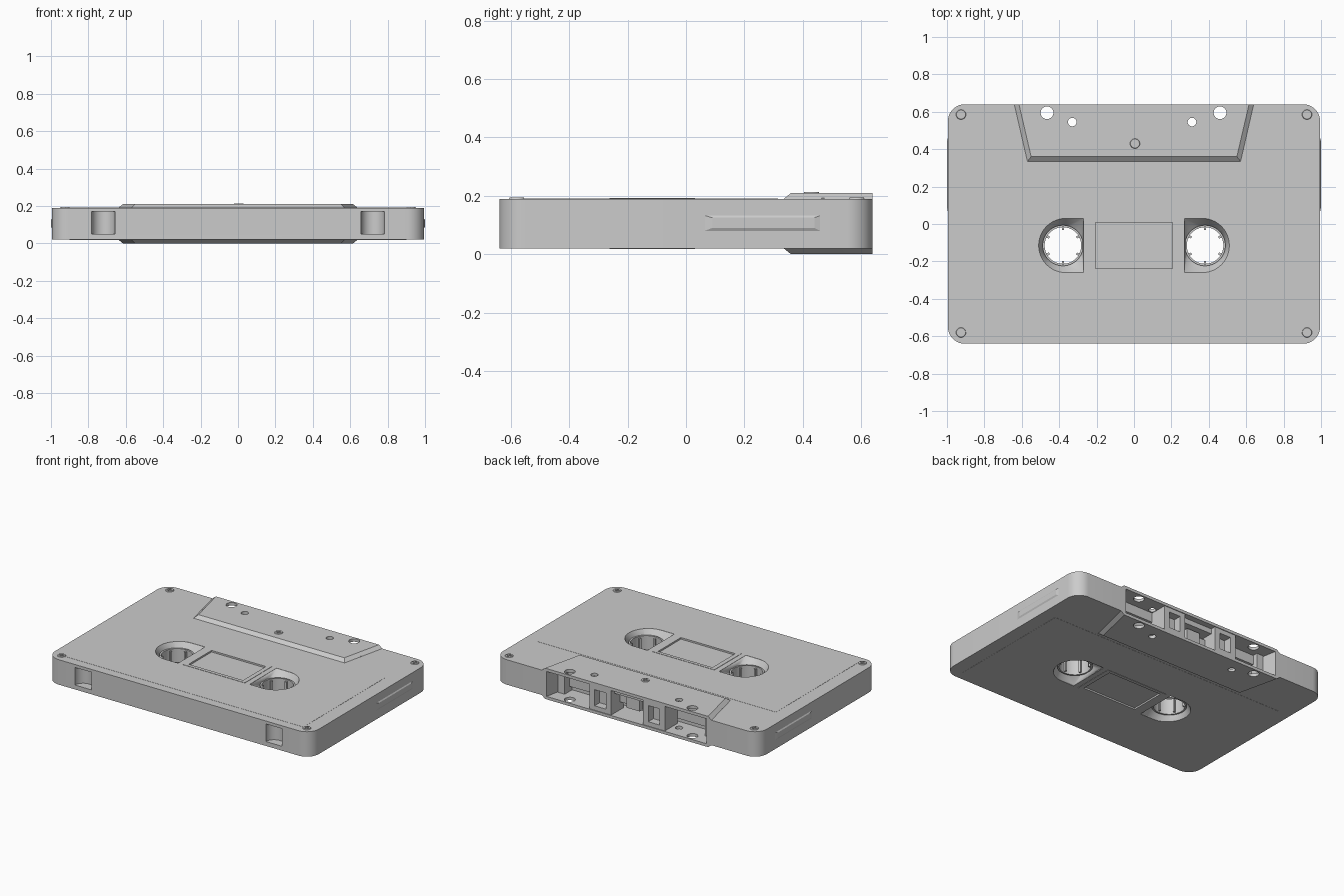
import bpy, bmesh, math
from mathutils import Matrix, Vector

if "Cube" in bpy.data.objects:
    bpy.data.objects.remove(bpy.data.objects["Cube"])

grey = bpy.data.materials.new("grey plastic")
grey.use_nodes = True
COLOUR = (0.6, 0.6, 0.6, 1)
grey.diffuse_color = COLOUR
grey.node_tree.nodes["Principled BSDF"].inputs["Base Color"].default_value = COLOUR

MID = 0.105            # mid height, the shell mirrors about it
TOP, POD_TOP = 0.19, 0.21
HUB_X, HUB_Y = 0.38, -0.115


def finish(name, bm):
    bmesh.ops.recalc_face_normals(bm, faces=bm.faces)
    mesh = bpy.data.meshes.new(name)
    bm.to_mesh(mesh)
    bm.free()
    mesh.materials.append(grey)
    ob = bpy.data.objects.new(name, mesh)
    bpy.context.collection.objects.link(ob)
    return ob


def box(name, x0, x1, y0, y1, z0, z1, radius=0):
    bm = bmesh.new()
    bmesh.ops.create_cube(bm, size=1)
    for v in bm.verts:
        v.co = ((x0 + x1) / 2 + v.co.x * (x1 - x0),
                (y0 + y1) / 2 + v.co.y * (y1 - y0),
                (z0 + z1) / 2 + v.co.z * (z1 - z0))
    if radius:
        edges = [e for e in bm.edges
                 if abs(e.verts[0].co.z - e.verts[1].co.z) > 0.5 * (z1 - z0)
                 and (e.verts[0].co - e.verts[1].co).xy.length < 1e-5]
        bmesh.ops.bevel(bm, geom=edges, offset=radius, segments=10, profile=0.5, affect='EDGES')
    return finish(name, bm)


def hull(name, points):
    bm = bmesh.new()
    for p in points:
        bm.verts.new(p)
    bmesh.ops.convex_hull(bm, input=bm.verts)
    bmesh.ops.dissolve_limit(bm, angle_limit=0.002, verts=bm.verts, edges=bm.edges)
    return finish(name, bm)


def cylinder(name, x, y, z0, z1, r0, r1=None, sides=40):
    bm = bmesh.new()
    bmesh.ops.create_cone(bm, cap_ends=True, segments=sides, radius1=r0,
                          radius2=r0 if r1 is None else r1, depth=z1 - z0,
                          matrix=Matrix.Translation((x, y, (z0 + z1) / 2)))
    return finish(name, bm)


def boolean(target, others, operation='DIFFERENCE'):
    for other in others:
        mod = target.modifiers.new("cut", 'BOOLEAN')
        mod.operation, mod.solver, mod.object = operation, 'EXACT', other
    graph = bpy.context.evaluated_depsgraph_get()
    mesh = bpy.data.meshes.new_from_object(target.evaluated_get(graph))
    target.modifiers.clear()
    target.data = mesh
    for other in others:
        bpy.data.objects.remove(other)
    return target


def flip(z, side):
    return z if side > 0 else 2 * MID - z


def flat_box(name, side, x, y0, y1, za, zb):
    z0, z1 = sorted((flip(za, side), flip(zb, side)))
    return box(name, -x, x, y0, y1, z0, z1)


def trapezoid(front, back, y0, y1, z):
    return [(-front, y0, z), (front, y0, z), (back, y1, z), (-back, y1, z)]


def well(s, side):
    # Funnel from a D-shaped mouth down to the round hub opening
    points = []
    for i in range(48):
        a = i * math.tau / 48
        c, d = math.cos(a), math.sin(a)
        points.append((s * HUB_X + 0.1 * c, HUB_Y + 0.1 * d, flip(0.13, side)))
        if c <= 0:
            for z in (TOP, 0.25):
                points.append((s * (0.365 - 0.145 * c), HUB_Y + 0.145 * d, flip(z, side)))
    for y in (-0.145, 0.145):
        for z in (TOP, 0.25):
            points.append((s * 0.27, HUB_Y + y, flip(z, side)))
    return hull("well_cutter", points)


def hub_cutters():
    return [well(s, side) for s in (-1, 1) for side in (-1, 1)] + \
           [cylinder("hub_cutter", s * HUB_X, HUB_Y, -0.1, 0.3, 0.105) for s in (-1, 1)]


# Shell with the thicker head section along the back edge
shell = box("shell", -0.995, 0.995, -0.64, 0.64, 0.02, TOP, radius=0.09)
pod = hull("head_section",
           trapezoid(0.55, 0.615, 0.36, 0.64, 0) + trapezoid(0.57, 0.64, 0.335, 0.64, 0.02)
           + trapezoid(0.57, 0.64, 0.335, 0.64, TOP) + trapezoid(0.55, 0.615, 0.36, 0.64, POD_TOP))
boolean(shell, [pod], 'UNION')

# Openings: head cavity, guide holes, tab notches, hub wells, window recesses
cutters = hub_cutters()
cutters.append(hull("cavity", trapezoid(0.57, 0.615, 0.47, 0.7, 0.02)
                    + trapezoid(0.57, 0.615, 0.47, 0.7, TOP)))
for x, y, r in ((-0.465, 0.595, 0.034), (0.46, 0.595, 0.034),
                (-0.33, 0.545, 0.023), (0.31, 0.545, 0.023)):
    cutters.append(cylinder("guide_hole", x, y, -0.1, 0.3, r, sides=32))
for s in (-1, 1):
    cutters.append(cylinder("tab_notch", s * 0.72, -0.64, 0.05, 0.17, 0.062))
for side in (-1, 1):
    cutters.append(flat_box("window_recess", side, 0.205, -0.238, 0.008, 0.182, 0.25))
boolean(shell, cutters)

# Label panels and window frames on both faces
for side, word in ((1, "top"), (-1, "bottom")):
    label = flat_box(word + "_label", side, 0.9, -0.58, 0.315, 0.185, 0.191)
    boolean(label, hub_cutters() + [box("hole", -0.22, 0.22, -0.25, 0.02, -0.1, 0.3)])
    frame = flat_box(word + "_window_frame", side, 0.235, -0.262, 0.03, 0.183, 0.193)
    boolean(frame, [box("hole", -0.205, 0.205, -0.238, 0.008, -0.1, 0.3)])

smooth = [shell]
for s, word in ((1, "left"), (-1, "right")):
    # Toothed hub ring
    hub = cylinder(word + "_hub", s * HUB_X, HUB_Y, 0.05, 0.16, 0.109)
    boolean(hub, [cylinder("bore", s * HUB_X, HUB_Y, 0, 0.3, 0.098)])
    smooth.append(hub)
    for i in range(6):
        tooth = box(f"{word}_hub_tooth_{i}", 0.084, 0.1, -0.006, 0.006, 0.06, 0.15)
        tooth.data.transform(Matrix.Translation((s * HUB_X, HUB_Y, 0))
                             @ Matrix.Rotation(math.radians(30 + 60 * i), 4, 'Z'))

    # Raised side grip
    grip = [(s * 0.99, y, z) for y in (0.04, 0.48) for z in (0.07, 0.14)]
    grip += [(s, y, z) for y in (0.09, 0.44) for z in (0.09, 0.125)]
    hull(word + "_grip", grip)

    # Square guide block with a window in the head opening
    xa, xb = sorted((s * 0.12, s * 0.285))
    block = box(word + "_guide_block", xa, xb, 0.5, 0.635, 0.018, 0.192)
    boolean(block, [box("hole", xa + 0.04, xb - 0.04, 0.58, 0.7, 0.05, 0.16)])
    # Ledge and end wall in the outer bay
    xa, xb = sorted((s * 0.285, s * 0.6))
    box(word + "_bay_ledge", xa, xb, 0.465, 0.515, 0.125, 0.192)
    xa, xb = sorted((s * 0.53, s * 0.58))
    box(word + "_end_post", xa, xb, 0.465, 0.55, 0.018, 0.192)

# Tape, spring and pressure pad behind the head opening
box("tape", -0.58, 0.58, 0.495, 0.499, 0.055, 0.155)
box("pad_spring", -0.125, 0.125, 0.535, 0.541, 0.075, 0.135)
box("pressure_pad", -0.05, 0.05, 0.541, 0.57, 0.065, 0.145)
box("bay_rail", -0.125, 0.125, 0.5, 0.6, 0.155, 0.192)

# Cross-head screws
spots = [(x, y, TOP) for x in (-0.925, 0.925) for y in (-0.58, 0.585)] + [(0.005, 0.43, POD_TOP)]
for i, (x, y, z) in enumerate(spots):
    screw = cylinder(f"screw_{i}", x, y, z - 0.01, z + 0.004, 0.033, 0.024, sides=24)
    boolean(screw, [box("slot", x - 0.018, x + 0.018, y - 0.004, y + 0.004, z - 0.006, z + 0.1),
                    box("slot", x - 0.004, x + 0.004, y - 0.018, y + 0.018, z - 0.006, z + 0.1)])
    smooth.append(screw)

# Smooth the round walls, keep edges crisp
bpy.ops.object.select_all(action='DESELECT')
for ob in smooth:
    ob.select_set(True)
bpy.context.view_layer.objects.active = shell
bpy.ops.object.shade_smooth_by_angle(angle=math.radians(30))
